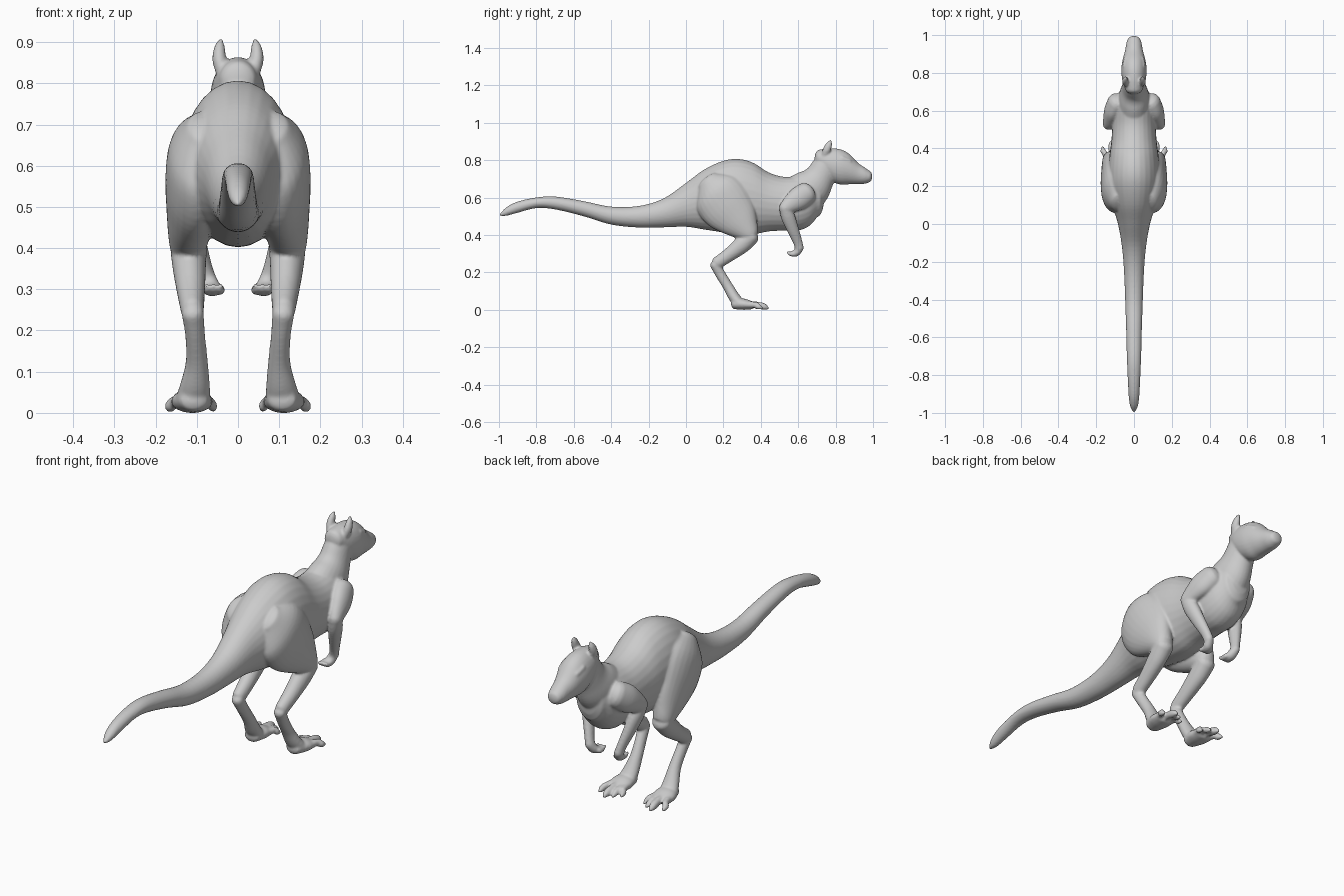
import bpy, bmesh, math
from mathutils import Vector

parts = []


def spline(rows, steps=5):
    """Catmull-Rom interpolation of section rows."""
    out = []
    ext = [rows[0]] + list(rows) + [rows[-1]]
    for i in range(1, len(ext) - 2):
        a, b, c, d = ext[i - 1:i + 3]
        for s in range(steps):
            t = s / steps
            out.append([0.5 * (2 * q + (r - p) * t + (2 * p - 5 * q + 4 * r - u) * t * t
                               + (3 * q - p - 3 * r + u) * t ** 3)
                        for p, q, r, u in zip(a, b, c, d)])
    out.append(list(rows[-1]))
    return out


def loft(name, rows, side=1, upright=False, n=28, dome=1.0):
    """Skin ellipses (x, y, z, half width, half height) with domed ends."""
    rows = spline([(r[0] * side, *r[1:]) for r in rows])
    pts = [Vector(r[:3]) for r in rows]
    rings = []
    for i, r in enumerate(rows):
        t = (pts[min(i + 1, len(pts) - 1)] - pts[max(i - 1, 0)]).normalized()
        rings.append((pts[i], Vector((0, 1, 0)) if upright else t, r[3], r[4]))

    def cap(ring, sign):
        p, t, w, h = ring
        return [(p + t * sign * dome * min(w, h) * math.sin(a), t, w * math.cos(a), h * math.cos(a))
                for a in (0.5, 0.95, 1.3, 1.5)]
    rings = cap(rings[0], -1)[::-1] + rings + cap(rings[-1], 1)
    bm = bmesh.new()
    loops = []
    for p, t, w, h in rings:
        sx = (Vector((1, 0, 0)) - t * t.x).normalized()
        up = sx.cross(t)
        loops.append([bm.verts.new(p + sx * w * math.cos(k * math.tau / n) + up * h * math.sin(k * math.tau / n))
                      for k in range(n)])
    for a, b in zip(loops, loops[1:]):
        for k in range(n):
            bm.faces.new((a[k], a[(k + 1) % n], b[(k + 1) % n], b[k]))
    bm.faces.new(loops[0][::-1])
    bm.faces.new(loops[-1])
    bmesh.ops.recalc_face_normals(bm, faces=bm.faces)
    me = bpy.data.meshes.new(name)
    bm.to_mesh(me)
    bm.free()
    ob = bpy.data.objects.new(name, me)
    bpy.context.collection.objects.link(ob)
    parts.append(ob)


def profile(rows):
    """(y, top, bottom, half width) -> centre-line sections."""
    return [(0, y, (a + b) / 2, w, (a - b) / 2) for y, a, b, w in rows]


# Tail and trunk
loft("trunk", profile([
    (-.993, .522, .507, .008), (-.96, .555, .509, .022), (-.9, .585, .525, .029), (-.8, .607, .55, .034),
    (-.7, .612, .543, .038), (-.55, .588, .507, .042), (-.4, .558, .462, .047),
    (-.25, .562, .446, .053), (-.12, .602, .447, .064), (0, .685, .45, .085),
    (.1, .758, .435, .115), (.2, .803, .42, .135), (.28, .813, .41, .137),
    (.36, .792, .41, .13), (.44, .742, .425, .12), (.52, .718, .43, .115),
    (.6, .722, .43, .112), (.66, .73, .455, .1), (.70, .715, .5, .078)]), upright=True, dome=.5)

# Neck and head
loft("neck", [(0, .61, .61, .09, .12), (0, .675, .665, .08, .105), (0, .715, .715, .066, .082),
              (0, .745, .77, .058, .072), (0, .765, .8, .055, .06)], dome=.4)
loft("head", profile([
    (.71, .862, .77, .045), (.76, .87, .705, .062), (.82, .866, .677, .067), (.87, .842, .677, .06),
    (.92, .792, .678, .047), (.955, .768, .68, .041), (.98, .75, .688, .033)]), upright=True, dome=.5)

for s in (1, -1):
    # Ears and brows
    loft("ear", [(.036, .738, .825, .014, .016), (.045, .752, .86, .017, .021),
                 (.045, .765, .89, .014, .017), (.042, .772, .907, .008, .009)], s)
    loft("brow", [(.047, .835, .818, .013, .012), (.042, .875, .80, .012, .011)], s)

    # Hind leg
    loft("thigh", [(.075, .12, .69, .055, .07), (.088, .165, .635, .08, .135), (.1, .215, .565, .077, .145),
                   (.113, .275, .495, .061, .115), (.12, .325, .432, .049, .07),
                   (.12, .345, .405, .044, .05)], s, dome=.5)
    loft("shin", [(.12, .352, .40, .044, .042), (.118, .3, .355, .04, .046), (.114, .23, .3, .034, .037),
                  (.111, .165, .256, .028, .033)], s, dome=.7)
    loft("hock", [(.11, .155, .248, .027, .027), (.104, .185, .195, .024, .027), (.1, .225, .13, .027, .027),
                  (.104, .257, .075, .036, .03), (.108, .28, .045, .042, .03)], s, dome=.8)
    loft("foot", [(.107, .258, .038, .036, .028), (.111, .31, .036, .05, .03),
                  (.114, .35, .03, .048, .022)], s, dome=.6)
    for x0, x1, y1, r in ((.115, .12, .435, .018), (.14, .166, .405, .016),
                          (.09, .088, .42, .014), (.078, .06, .395, .014)):
        loft("toe", [(x0, .31, .034, r, r * 1.1), ((x0 + x1) / 2, .37, .033, r * .85, r),
                     (x1 * .9 + x0 * .1, y1 - .02, .024, r * .9, r), (x1, y1, .015, r * .5, r * .5)], s)

    # Foreleg
    loft("upper_arm", [(.09, .645, .63, .05, .06), (.114, .6, .6, .044, .062),
                       (.13, .55, .565, .034, .045), (.137, .527, .547, .029, .034)], s, dome=.8)
    loft("forearm", [(.137, .527, .555, .028, .03), (.126, .545, .505, .029, .037), (.108, .568, .445, .026, .033),
                     (.085, .597, .37, .02, .025), (.075, .606, .335, .021, .024)], s, dome=.8)
    loft("hand", [(.074, .606, .335, .02, .022), (.066, .59, .312, .023, .02),
                  (.06, .57, .305, .021, .016)], s, dome=.8)
    for x in (.042, .059, .076):
        loft("finger", [(x, .585, .306, .01, .012), (x, .56, .305, .009, .012),
                        (x, .545, .313, .007, .008)], s)

# Fuse all parts into one smooth skin
bpy.ops.object.select_all(action='DESELECT')
for ob in parts:
    ob.select_set(True)
bpy.context.view_layer.objects.active = parts[0]
bpy.ops.object.join()
body = bpy.context.object
body.name = "kangaroo_body"
fuse = body.modifiers.new("fuse", 'REMESH')
fuse.mode = 'VOXEL'
fuse.voxel_size = .0055
soft = body.modifiers.new("soften", 'SMOOTH')
soft.factor = .5
soft.iterations = 6
for m in ("fuse", "soften"):
    bpy.ops.object.modifier_apply(modifier=m)
bpy.ops.object.shade_smooth()

# Rest the feet on the ground
low = min(v.co.z for v in body.data.vertices)
for v in body.data.vertices:
    v.co.z -= low
